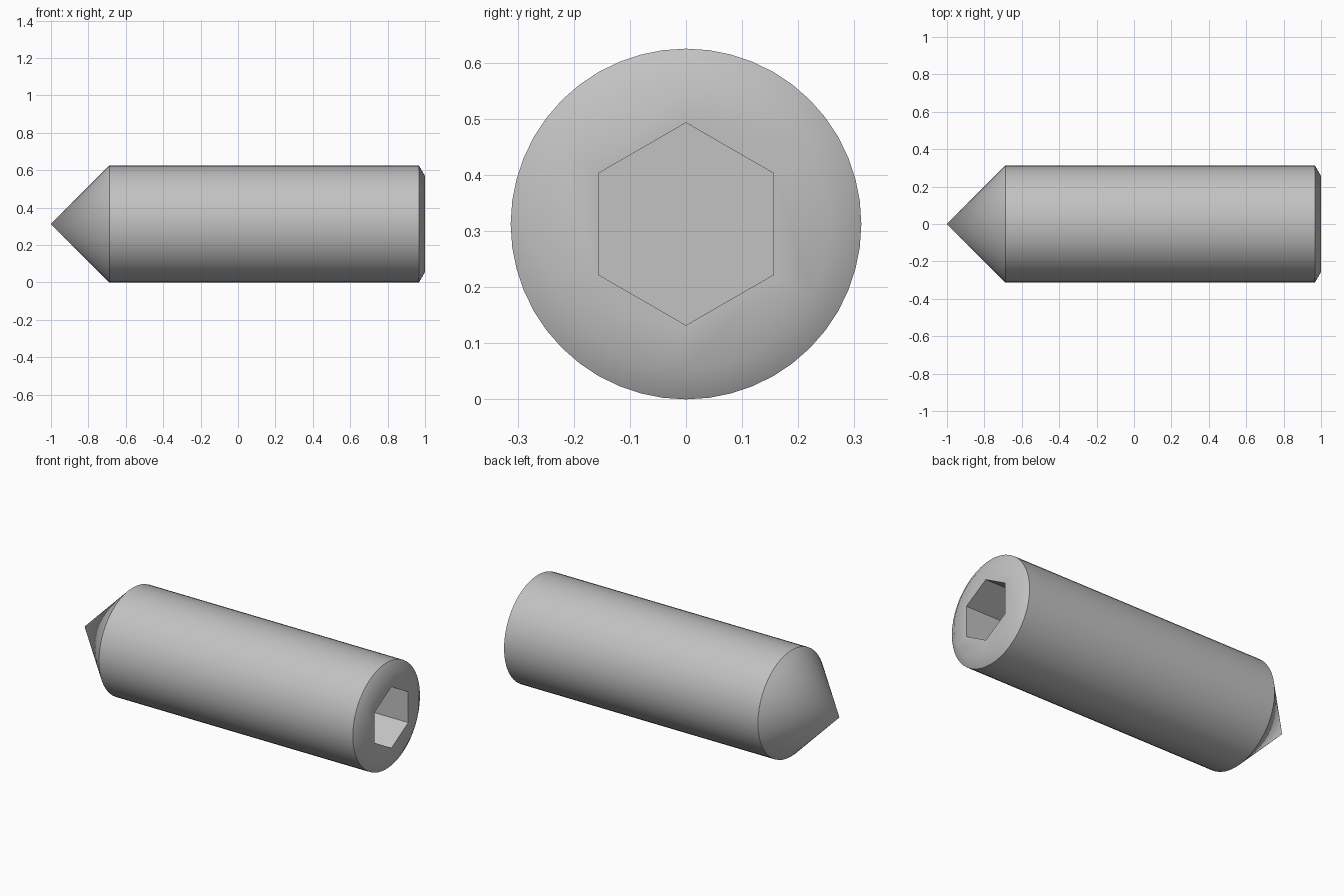
import bpy
import bmesh
from math import sin, cos, radians, tau

cube = bpy.data.objects.get("Cube")
if cube:
    bpy.data.objects.remove(cube)

SEGMENTS = 48
RADIUS = 0.3125
SOCKET_RADIUS = 0.1804
SOCKET_DEPTH = 0.375

# Plain grey metal
metal = bpy.data.materials.new("grey metal")
metal.use_nodes = True
colour = (0.54, 0.54, 0.54, 1)
metal.diffuse_color = colour
metal.node_tree.nodes["Principled BSDF"].inputs["Base Color"].default_value = colour

bm = bmesh.new()


def ring(x, radius, count):
    """Circle of vertices around the long axis, starting at the top."""
    return [bm.verts.new((x, radius * sin(tau * i / count),
                          RADIUS + radius * cos(tau * i / count)))
            for i in range(count)]


def bridge(a, b):
    n = len(a)
    for i in range(n):
        j = (i + 1) % n
        bm.faces.new((a[i], a[j], b[j], b[i]))


# Cone point, shank and chamfer
tip = bm.verts.new((-1, 0, RADIUS))
shoulder = ring(-1 + RADIUS, RADIUS, SEGMENTS)
shank_end = ring(0.967, RADIUS, SEGMENTS)
rim = ring(1, 0.257, SEGMENTS)
for i in range(SEGMENTS):
    bm.faces.new((tip, shoulder[i], shoulder[(i + 1) % SEGMENTS]))
bridge(shoulder, shank_end)
bridge(shank_end, rim)

# Flat end around the hexagonal opening
mouth = ring(1, SOCKET_RADIUS, 6)
step = SEGMENTS // 6
for i in range(6):
    arc = [rim[(i * step + k) % SEGMENTS] for k in range(step + 1)]
    bm.faces.new(arc + [mouth[(i + 1) % 6], mouth[i]])

# Hexagonal socket
floor = ring(1 - SOCKET_DEPTH, SOCKET_RADIUS, 6)
bridge(mouth, floor)
bm.faces.new(floor)

bmesh.ops.recalc_face_normals(bm, faces=bm.faces[:])
mesh = bpy.data.meshes.new("set_screw")
bm.to_mesh(mesh)
bm.free()
mesh.materials.append(metal)

screw = bpy.data.objects.new("set_screw", mesh)
bpy.context.collection.objects.link(screw)
bpy.ops.object.select_all(action="DESELECT")
screw.select_set(True)
bpy.context.view_layer.objects.active = screw
bpy.ops.object.shade_smooth_by_angle(angle=radians(38))
